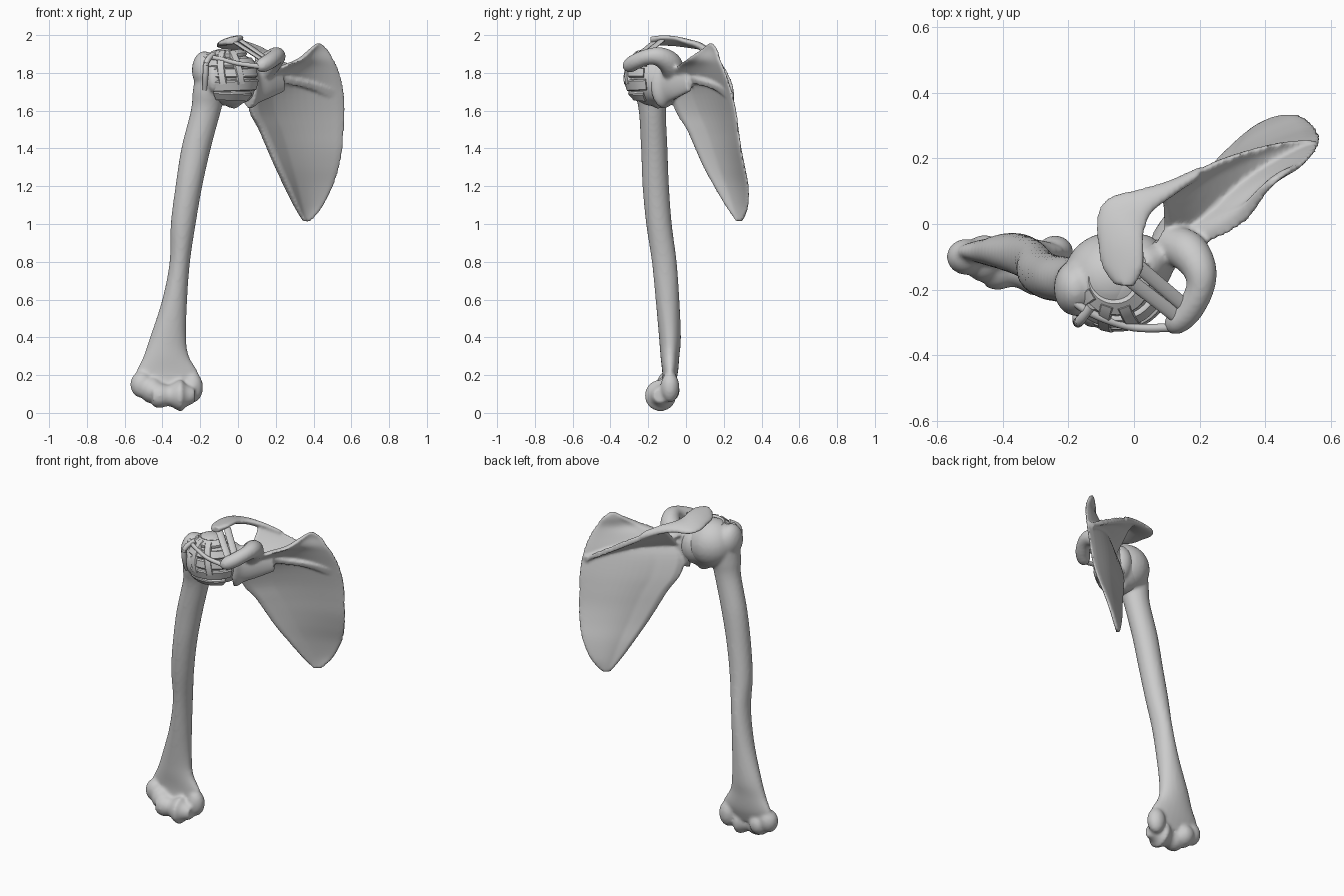
import bpy, bmesh, math
from mathutils import Vector as V, Matrix

if "Cube" in bpy.data.objects:
    bpy.data.objects.remove(bpy.data.objects["Cube"])


def spline(rows, steps):
    """Catmull-Rom interpolation through tuples of numbers."""
    out = []
    n = len(rows)
    for i in range(n - 1):
        a, b, c, d = rows[max(i - 1, 0)], rows[i], rows[i + 1], rows[min(i + 2, n - 1)]
        for s in range(steps):
            t = s / steps
            out.append(tuple(0.5 * (2 * q + (r - p) * t + (2 * p - 5 * q + 4 * r - w) * t * t
                                    + (3 * q - p - 3 * r + w) * t ** 3)
                             for p, q, r, w in zip(a, b, c, d)))
    out.append(tuple(rows[-1]))
    return out


def loft(bm, rings):
    loops = [[bm.verts.new(p) for p in ring] for ring in rings]
    n = len(loops[0])
    for a, b in zip(loops, loops[1:]):
        for i in range(n):
            j = (i + 1) % n
            bm.faces.new((a[i], a[j], b[j], b[i]))
    bm.faces.new(loops[0][::-1])
    bm.faces.new(loops[-1])


def ellipse(c, u, v, n=24):
    return [V(c) + u * math.cos(k * math.tau / n) + v * math.sin(k * math.tau / n) for k in range(n)]


def ball(bm, c, r):
    bmesh.ops.create_uvsphere(bm, u_segments=28, v_segments=18, radius=1,
                              matrix=Matrix.Translation(c) @ Matrix.Diagonal((*r, 1)))


def tube(bm, pts, steps=6):
    """Round tube through (x, y, z, radius) points."""
    path = spline(pts, steps)
    rings = []
    for i, p in enumerate(path):
        t = (V(path[min(i + 1, len(path) - 1)][:3]) - V(path[max(i - 1, 0)][:3])).normalized()
        u = t.cross(V((0.1, 0.2, 1))).normalized()
        rings.append(ellipse(p[:3], u * p[3], t.cross(u) * p[3], 16))
    loft(bm, rings)


def finish(bm, name, voxel=0, smooth=5):
    bmesh.ops.recalc_face_normals(bm, faces=bm.faces)
    me = bpy.data.meshes.new(name)
    bm.to_mesh(me)
    bm.free()
    ob = bpy.data.objects.new(name, me)
    bpy.context.collection.objects.link(ob)
    me.shade_smooth()
    if voxel:
        m = ob.modifiers.new("fuse", 'REMESH')
        m.mode, m.voxel_size, m.use_smooth_shade = 'VOXEL', voxel, True
        s = ob.modifiers.new("soften", 'SMOOTH')
        s.factor, s.iterations = 0.5, smooth
    else:
        me.set_sharp_from_angle(angle=math.radians(40))
    return ob


# Humerus shaft: z, centre x, centre y, half width, half depth
bm = bmesh.new()
shaft = [(1.80, -.13, -.185, .095, .10), (1.70, -.152, -.185, .088, .088), (1.6, -.17, -.178, .08, .072),
         (1.4, -.222, -.168, .078, .07), (1.2, -.26, -.16, .071, .07), (1.0, -.29, -.143, .066, .068),
         (.8, -.308, -.115, .054, .066), (.6, -.335, -.098, .066, .063), (.4, -.37, -.085, .096, .058),
         (.3, -.38, -.085, .121, .05), (.2, -.375, -.085, .17, .04), (.12, -.375, -.1, .15, .03)]
loft(bm, [ellipse((x, y, z), V((rx, 0, 0)), V((0, ry, 0))) for z, x, y, rx, ry in spline(shaft, 6)])
# head and tubercles
ball(bm, (-.07, -.165, 1.785), (.145, .14, .145))
ball(bm, (-.178, -.195, 1.815), (.066, .085, .1))
ball(bm, (-.125, -.275, 1.77), (.04, .04, .075))
# epicondyles and capitulum
ball(bm, (-.51, -.1, .15), (.06, .055, .07))
ball(bm, (-.24, -.085, .135), (.055, .05, .08))
ball(bm, (-.455, -.105, .12), (.065, .072, .07))
# trochlea spool
spool = [(-.45, .06), (-.41, .066), (-.365, .056), (-.325, .076), (-.3, .084), (-.275, .06), (-.23, .04)]
loft(bm, [ellipse((x, -.135, .092), V((0, r, 0)), V((0, 0, r))) for x, r in spline(spool, 3)])
finish(bm, "humerus", .010)

# Scapula blade: z, lateral x, y, medial x, y
bm = bmesh.new()
blade = [(1.955, .415, .12, .44, .14), (1.92, .375, .08, .475, .165), (1.87, .315, .01, .505, .18),
         (1.82, .2, -.05, .53, .2), (1.72, .07, -.085, .557, .235), (1.6, .065, -.045, .565, .262),
         (1.5, .115, .015, .56, .276), (1.4, .158, .06, .553, .29), (1.3, .202, .105, .535, .31),
         (1.2, .25, .16, .502, .328), (1.1, .298, .215, .452, .327), (1.045, .328, .25, .412, .31),
         (1.012, .35, .27, .38, .293)]
rings = []
for z, x0, y0, x1, y1 in spline(blade, 4):
    a, d = V((x0, y0, z)), V((x1 - x0, y1 - y0, 0))
    nrm = V((-d.y, d.x, 0)).normalized()
    front, back = [], []
    for k in range(15):
        t = k / 14
        half = .010 + .022 * max(0, 1 - t * 3.5) * min(1, d.length / .3)
        half *= .55 if k in (0, 14) else 1
        mid = a + d * t + nrm * (.08 * d.length * math.sin(math.pi * t))
        front.append(mid - nrm * half)
        back.append(mid + nrm * half)
    rings.append(front + back[::-1])
loft(bm, rings)
# neck and glenoid socket: centre, half width, half height
side, up = V((.5, -.85, 0)), V((-.08, 0, 1))
neck = [(.24, .02, 1.75, .02, .05), (.16, -.05, 1.75, .035, .085), (.1, -.09, 1.75, .05, .11),
        (.065, -.11, 1.75, .078, .135), (.045, -.122, 1.75, .08, .138)]
loft(bm, [ellipse((x, y, z), side * w, up * h) for x, y, z, w, h in spline(neck, 4)])
# spine ridge: base point then crest point
spine = [(.10, -.05, 1.78, .085, .10, 1.935), (.16, -.02, 1.77, .145, .13, 1.9),
         (.26, .04, 1.755, .25, .19, 1.845), (.4, .145, 1.725, .4, .238, 1.755),
         (.5, .21, 1.69, .51, .255, 1.69), (.55, .235, 1.67, .555, .25, 1.665)]
rings = []
for bx, by, bz, cx, cy, cz in spline(spine, 5):
    b, c = V((bx, by, bz)), V((cx, cy, cz))
    n = V((.5, .0, .85))
    m = b.lerp(c, .75)
    rings.append([b - n * .02, m - n * .01, c - n * .02, c + n * .016, m + n * .01, b + n * .02])
loft(bm, rings)
# acromion slab: outer edge then inner edge
acromion = [(.2, .175, 1.865, .2, .14, 1.885), (.11, .135, 1.905, .12, .085, 1.93),
            (.02, .108, 1.93, .055, .035, 1.955), (-.075, .083, 1.935, .037, -.01, 1.968),
            (-.112, .03, 1.94, .03, -.05, 1.982), (-.113, -.05, 1.95, .032, -.09, 1.988),
            (-.098, -.13, 1.955, .028, -.14, 1.988), (-.06, -.185, 1.962, .0, -.19, 1.978)]
rings = []
for ox, oy, oz, ix, iy, iz in spline(acromion, 5):
    o, i = V((ox, oy, oz)), V((ix, iy, iz))
    c = (o + i) / 2
    rings.append(ellipse(c, (o - i) / 2, V((0, 0, .021)), 16))
loft(bm, rings)
# coracoid hook
tube(bm, [(.11, -.06, 1.79, .06), (.165, -.085, 1.85, .062), (.2, -.14, 1.885, .052),
          (.2, -.2, 1.885, .043), (.165, -.265, 1.86, .042), (.125, -.3, 1.838, .038), (.1, -.31, 1.828, .02)])
finish(bm, "scapula", .0085, 4)

# Joint capsule with a hanging lower pouch
C, R = V((-.05, -.175, 1.775)), V((.15, .138, .15))
bm = bmesh.new()
ball(bm, C, R)
ball(bm, (.02, -.14, 1.765), (.085, .11, .125))
tube(bm, [(-.02, -.15, 1.74, .11), (-.025, -.145, 1.66, .06), (-.035, -.14, 1.615, .022)])
finish(bm, "joint_capsule", .010)


def on_capsule(az, el, k):
    a, e = math.radians(az), math.radians(el)
    return C + V((R.x * math.cos(a) * math.cos(e), R.y * math.sin(a) * math.cos(e), R.z * math.sin(e))) * k


def strap(bm, start, end, width, k=1.03):
    """Flat band wrapped on the capsule between two (azimuth, elevation) spots."""
    rings = []
    n = 18
    at = lambda t: on_capsule(start[0] + (end[0] - start[0]) * t, start[1] + (end[1] - start[1]) * t, k)
    for s in range(n + 1):
        t = s / n
        p, tan = at(t), (at(t + .02) - at(t - .02)).normalized()
        nrm = (p - C).normalized()
        w = tan.cross(nrm).normalized() * width / 2
        h = nrm * .009
        rings.append([p - w - h * 2, p - w + h * .3, p - w * .8 + h, p + w * .8 + h, p + w + h * .3, p + w - h * 2])
    loft(bm, rings)


# Cuff and glenohumeral bands across the front and top
bands = {"lower_band": ((-25, -42), (-125, -38), .055), "middle_band": ((-15, -14), (-150, -18), .06),
         "upper_band": ((-20, 10), (-155, 8), .05), "top_band": ((-15, 33), (-165, 28), .05),
         "crown_band": ((10, 62), (-190, 50), .05)}
for name, (s, e, w) in bands.items():
    bm = bmesh.new()
    strap(bm, s, e, w)
    finish(bm, name)
for i, az in enumerate((-65, -100, -140)):
    bm = bmesh.new()
    strap(bm, (az, -12), (az - 12, 58), .04, 1.06)
    finish(bm, f"cross_band_{i + 1}")

# Ligaments between coracoid, acromion and humerus
for i, (a, b) in enumerate([((-.02, -.165, 1.965), (.135, -.285, 1.865)), ((.015, -.13, 1.97), (.155, -.25, 1.875))]):
    bm = bmesh.new()
    a, b = V(a), V(b)
    w = (b - a).cross(V((0, 0, 1))).normalized() * .021
    loft(bm, [ellipse(a.lerp(b, t / 6), w, V((0, 0, .010)), 12) for t in range(7)])
    finish(bm, f"coracoacromial_band_{i + 1}")
bm = bmesh.new()
tube(bm, [(-.2, -.2, 1.87, .014), (-.17, -.245, 1.885, .013), (-.1, -.285, 1.875, .012),
          (0, -.315, 1.85, .012), (.11, -.315, 1.835, .014)])
finish(bm, "coracohumeral_ligament")
# biceps tendon in its groove
bm = bmesh.new()
tube(bm, [(-.13, -.25, 1.9, .014), (-.165, -.295, 1.86, .015), (-.172, -.295, 1.79, .015), (-.175, -.265, 1.71, .012)])
finish(bm, "tendon_sheath")
